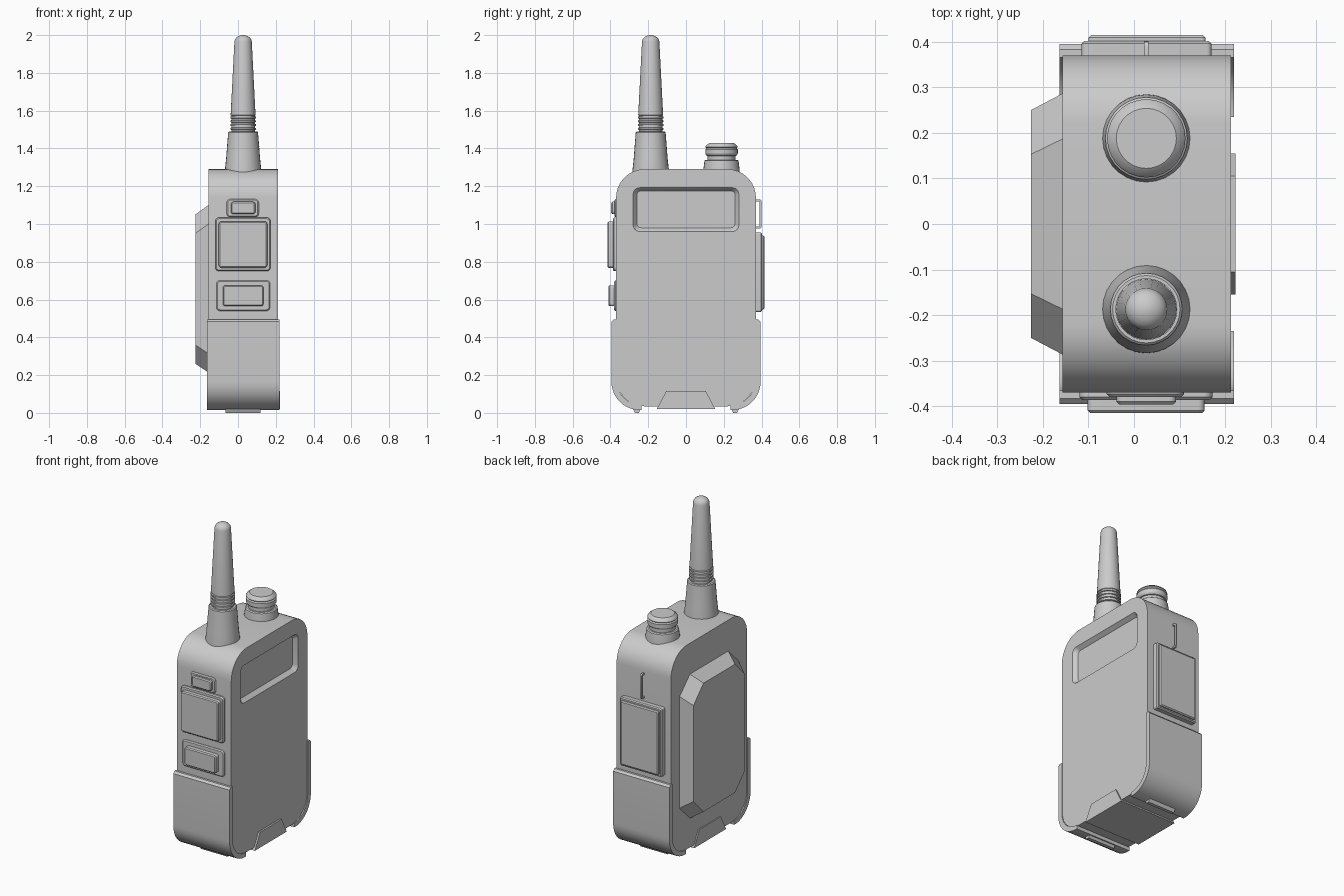
import bpy, bmesh
from math import sin, cos, pi, radians

if "Cube" in bpy.data.objects:
    bpy.data.objects.remove(bpy.data.objects["Cube"])


def finish(name, bm, angle=30):
    bmesh.ops.recalc_face_normals(bm, faces=bm.faces[:])
    me = bpy.data.meshes.new(name)
    bm.to_mesh(me)
    bm.free()
    ob = bpy.data.objects.new(name, me)
    bpy.context.collection.objects.link(ob)
    bpy.ops.object.select_all(action='DESELECT')
    ob.select_set(True)
    bpy.context.view_layer.objects.active = ob
    bpy.ops.object.shade_smooth_by_angle(angle=radians(angle))
    return ob


def loft(name, axis, layers):
    """Join matching outlines stacked along x (outline = y,z), or y (outline = x,z)."""
    bm = bmesh.new()
    rings = []
    for outline, d in layers:
        rings.append([bm.verts.new((d, u, v) if axis == 'x' else (u, d, v)) for u, v in outline])
    n = len(rings[0])
    for a, b in zip(rings, rings[1:]):
        for i in range(n):
            j = (i + 1) % n
            bm.faces.new((a[i], a[j], b[j], b[i]))
    bm.faces.new(rings[0])
    bm.faces.new(rings[-1])
    return finish(name, bm)


def arc(cx, cy, r, a0, a1, n=8):
    return [(cx + r * cos(radians(a0 + (a1 - a0) * i / n)),
             cy + r * sin(radians(a0 + (a1 - a0) * i / n))) for i in range(n + 1)]


def rrect(u0, u1, v0, v1, r, n=6):
    return (arc(u1 - r, v1 - r, r, 0, 90, n) + arc(u0 + r, v1 - r, r, 90, 180, n)
            + arc(u0 + r, v0 + r, r, 180, 270, n) + arc(u1 - r, v0 + r, r, 270, 360, n))


def pad(name, side, rect, depth, r=0.02, c=0.006):
    """Rounded button on a side wall with a chamfered outer rim."""
    u0, u1, v0, v1 = rect
    full = rrect(u0, u1, v0, v1, r)
    small = rrect(u0 + c, u1 - c, v0 + c, v1 - c, max(r - c, 0.003))
    return loft(name, 'y', [(full, side * 0.35), (full, side * (depth - c)), (small, side * depth)])


def lathe(name, x, y, profile, n=28):
    bm = bmesh.new()
    rings = [[bm.verts.new((x + r * cos(2 * pi * i / n), y + r * sin(2 * pi * i / n), z))
              for i in range(n)] for r, z in profile]
    for a, b in zip(rings, rings[1:]):
        for i in range(n):
            j = (i + 1) % n
            bm.faces.new((a[i], a[j], b[j], b[i]))
    bm.faces.new(rings[0])
    bm.faces.new(rings[-1])
    return finish(name, bm)


# Main body with rounded top and bottom corners, and the recessed screen
body = loft('body', 'x', [(rrect(-0.37, 0.37, 0.035, 1.29, 0.15, 9), d) for d in (-0.157, 0.213)])
cutter = loft('screen_cutter', 'x', [(rrect(-0.26, 0.26, 0.98, 1.175, 0.022), 0.188),
                                     (rrect(-0.28, 0.28, 0.96, 1.192, 0.035), 0.213),
                                     (rrect(-0.28, 0.28, 0.96, 1.192, 0.035), 0.25)])
cutter.hide_render = True
cutter.hide_viewport = True
cut = body.modifiers.new('screen', 'BOOLEAN')
cut.object = cutter
cut.operation = 'DIFFERENCE'
cut.solver = 'EXACT'


# Faceted battery hump on the back
def octagon(y, yc, z0, z1, c):
    return [(yc, z1), (y, z1 - c), (y, z0 + c), (yc, z0),
            (-yc, z0), (-y, z0 + c), (-y, z1 - c), (-yc, z1)]


loft('battery_hump', 'x', [(octagon(0.29, 0.19, 0.21, 1.105, 0.10), -0.15),
                           (octagon(0.25, 0.153, 0.26, 1.05, 0.10), -0.226)])

# Lower sleeves wrapping the bottom corners, with small feet
for s, label in ((-1, 'front'), (1, 'rear')):
    outer = [(0.383, 0.495), (0.395, 0.483)] + arc(0.245, 0.165, 0.15, 0, -90, 9) + [(0.235, 0.015)]
    inner = [(0.235, 0.04)] + arc(0.235, 0.17, 0.13, -90, 0, 9) + [(0.365, 0.495)]
    outline = [(s * y, z) for y, z in outer + inner]
    loft(label + '_sleeve', 'x', [(outline, -0.163), (outline, 0.219)])
    foot = [(s * y, z) for y, z in ((0.24, 0.02), (0.25, 0.0), (0.27, 0.0), (0.285, 0.03))]
    loft(label + '_foot', 'x', [(foot, -0.065), (foot, 0.12)])

# Bottom latch plate
latch = [(-0.155, 0.02), (0.155, 0.02), (0.105, 0.115), (-0.105, 0.115)]
loft('bottom_latch', 'x', [(latch, -0.164), (latch, 0.223)])

# Side buttons and their surrounds: inner and outer rectangle (x0, x1, z0, z1), heights
for name, frame, key, h0, h1 in (
        ('upper_button', (-0.06, 0.11, 1.036, 1.132), (-0.038, 0.092, 1.052, 1.118), 0.379, 0.396),
        ('talk_button', (-0.12, 0.172, 0.75, 1.034), (-0.102, 0.155, 0.768, 1.014), 0.386, 0.415),
        ('lower_button', (-0.115, 0.17, 0.54, 0.702), (-0.08, 0.135, 0.565, 0.675), 0.380, 0.411)):
    pad(name + '_surround', -1, frame, h0)
    pad(name, -1, key, h1, 0.014)

# Accessory port cover on the opposite side
pad('port_surround', 1, (-0.115, 0.17, 0.535, 0.955), 0.402, 0.01)
pad('port_cover', 1, (-0.1, 0.157, 0.548, 0.94), 0.415, 0.008)

# Thin strap loop above the port cover
loop = ([(0.36, 1.13)] + arc(0.388, 1.118, 0.012, 90, 0, 4) + arc(0.388, 0.988, 0.012, 0, -90, 4)
        + [(0.36, 0.976), (0.36, 0.986)] + arc(0.386, 0.99, 0.004, -90, 0, 3)
        + arc(0.386, 1.116, 0.004, 0, 90, 3) + [(0.36, 1.12)])
loft('strap_loop', 'x', [(loop, 0.022), (loop, 0.032)])

# Antenna with ribbed collar and domed tip
profile = [(0.097, 1.26), (0.096, 1.29), (0.09, 1.345), (0.079, 1.485), (0.074, 1.49), (0.062, 1.49)]
for k in range(4):
    z = 1.498 + 0.02 * k
    profile += [(0.062, z), (0.068, z + 0.002), (0.068, z + 0.01), (0.062, z + 0.012)]
profile += [(0.062, 1.574), (0.066, 1.576), (0.046, 1.965)]
profile += [(0.046 * cos(radians(a)), 1.965 + 0.035 * sin(radians(a))) for a in (20, 40, 60, 78, 88)]
lathe('antenna', 0.027, -0.187, profile)

# Rotary knob
lathe('knob', 0.027, 0.188, [(0.097, 1.26), (0.096, 1.29), (0.09, 1.335), (0.083, 1.34), (0.074, 1.34),
                             (0.074, 1.36), (0.08, 1.362), (0.086, 1.372), (0.086, 1.395),
                             (0.08, 1.402), (0.086, 1.408), (0.083, 1.415), (0.066, 1.428)])
